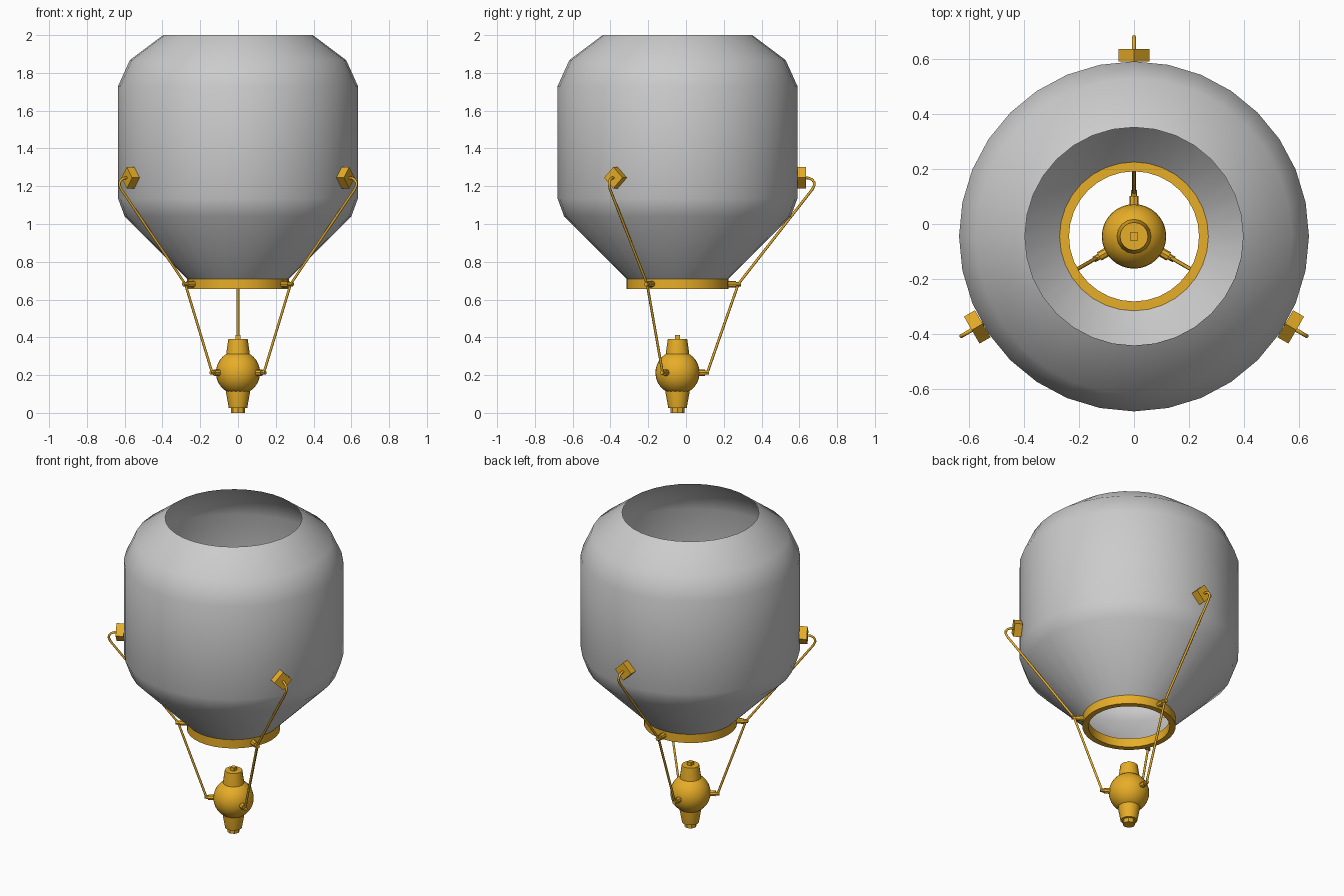
import bpy, bmesh, math
from mathutils import Vector, Matrix

if "Cube" in bpy.data.objects:
    bpy.data.objects.remove(bpy.data.objects["Cube"])

CY = -0.045  # the vertical axis sits slightly forward because of the rear bracket

orange = bpy.data.materials.new("orange")
orange.diffuse_color = (0.8, 0.42, 0.02, 1)
orange.use_nodes = True
orange.node_tree.nodes["Principled BSDF"].inputs["Base Color"].default_value = orange.diffuse_color


def finish(name, bm, mat=None, angle=35):
    bmesh.ops.recalc_face_normals(bm, faces=bm.faces[:])
    me = bpy.data.meshes.new(name)
    bm.to_mesh(me)
    bm.free()
    ob = bpy.data.objects.new(name, me)
    bpy.context.collection.objects.link(ob)
    if mat:
        me.materials.append(mat)
    bpy.ops.object.select_all(action='DESELECT')
    ob.select_set(True)
    bpy.context.view_layer.objects.active = ob
    bpy.ops.object.shade_smooth_by_angle(angle=math.radians(angle))
    return ob


def lathe(name, profile, segs, mat=None, closed=False, cap=False, angle=35):
    bm = bmesh.new()
    rings = []
    for r, z in profile:
        rings.append([bm.verts.new((r * math.cos(2 * math.pi * i / segs),
                                    CY + r * math.sin(2 * math.pi * i / segs), z))
                      for i in range(segs)])
    pairs = list(zip(rings, rings[1:]))
    if closed:
        pairs.append((rings[-1], rings[0]))
    for a, b in pairs:
        for i in range(segs):
            j = (i + 1) % segs
            bm.faces.new((a[i], a[j], b[j], b[i]))
    if cap:
        bm.faces.new(rings[0])
        bm.faces.new(rings[-1])
    return finish(name, bm, mat, angle)


def radial(ang):
    """Local x points outward from the axis at the given angle."""
    return Matrix.Translation((0, CY, 0)) @ Matrix.Rotation(ang, 4, 'Z')


def peg(bm, frame, r0, r1, z, half, segs):
    m = frame @ Matrix.Translation(((r0 + r1) / 2, 0, z)) @ Matrix.Rotation(math.pi / 2, 4, 'Y')
    bmesh.ops.create_cone(bm, cap_ends=True, segments=segs, radius1=half,
                          radius2=half, depth=r1 - r0, matrix=m)


# envelope: open at the top and at the mouth
lathe("envelope", [(0.27, 0.71), (0.60, 1.04), (0.635, 1.135), (0.635, 1.73),
                   (0.573, 1.867), (0.396, 2.0)], 32, angle=60)

# mouth ring
lathe("mouth_ring", [(0.236, 0.655), (0.27, 0.655), (0.27, 0.71), (0.236, 0.71)],
      32, orange, closed=True)

# burner: round body, tapered necks, nozzle and foot
bm = bmesh.new()
bmesh.ops.create_uvsphere(bm, u_segments=32, v_segments=16, radius=0.117,
                          matrix=Matrix.Translation((0, CY, 0.213)))
finish("burner_body", bm, orange)
lathe("burner_upper_neck", [(0.064, 0.29), (0.062, 0.315), (0.051, 0.392)], 16, orange, cap=True)
lathe("burner_lower_neck", [(0.049, 0.027), (0.063, 0.105), (0.064, 0.13)], 16, orange, cap=True)
lathe("burner_foot", [(0.036, 0.0), (0.036, 0.04)], 8, orange, cap=True)
bm = bmesh.new()
bmesh.ops.create_cube(bm, size=1, matrix=Matrix.Translation((0, CY, 0.395))
                      @ Matrix.Diagonal((0.028, 0.028, 0.036, 1)))
finish("burner_nozzle", bm, orange)

# three rigging lines with their brackets and pegs
path = [(0.67, 1.245), (0.695, 1.243), (0.713, 1.235), (0.724, 1.22), (0.724, 1.205),
        (0.715, 1.185), (0.322, 0.682), (0.158, 0.213)]
for n, deg in enumerate((90, 210, 330), 1):
    frame = radial(math.radians(deg))

    # diamond-turned bracket on the envelope
    bm = bmesh.new()
    bmesh.ops.create_cube(bm, size=1, matrix=frame @ Matrix.Translation((0.657, 0, 1.245))
                          @ Matrix.Rotation(math.radians(45), 4, 'X')
                          @ Matrix.Diagonal((0.046, 0.08, 0.08, 1)))
    finish(f"bracket_{n}", bm, orange)

    # pegs on the ring and burner
    bm = bmesh.new()
    peg(bm, frame, 0.255, 0.31, 0.682, 0.017, 8)
    peg(bm, frame, 0.305, 0.335, 0.682, 0.012, 8)
    finish(f"ring_peg_{n}", bm, orange)
    bm = bmesh.new()
    peg(bm, frame, 0.10, 0.146, 0.213, 0.017, 8)
    peg(bm, frame, 0.14, 0.168, 0.213, 0.011, 8)
    finish(f"burner_peg_{n}", bm, orange)

    # line: a tube swept along the path in the radial plane
    bm = bmesh.new()
    pts = [Vector((r, 0, z)) for r, z in path]
    loops = []
    for i, p in enumerate(pts):
        t = (pts[min(i + 1, len(pts) - 1)] - pts[max(i - 1, 0)]).normalized()
        side = Vector((0, 1, 0))
        up = t.cross(side)
        loops.append([bm.verts.new(frame @ (p + 0.007 * (side * math.cos(a) + up * math.sin(a))))
                      for a in (k * math.pi / 4 for k in range(8))])
    for a, b in zip(loops, loops[1:]):
        for k in range(8):
            bm.faces.new((a[k], a[(k + 1) % 8], b[(k + 1) % 8], b[k]))
    bm.faces.new(loops[0])
    bm.faces.new(loops[-1])
    finish(f"rigging_line_{n}", bm, orange, 50)
